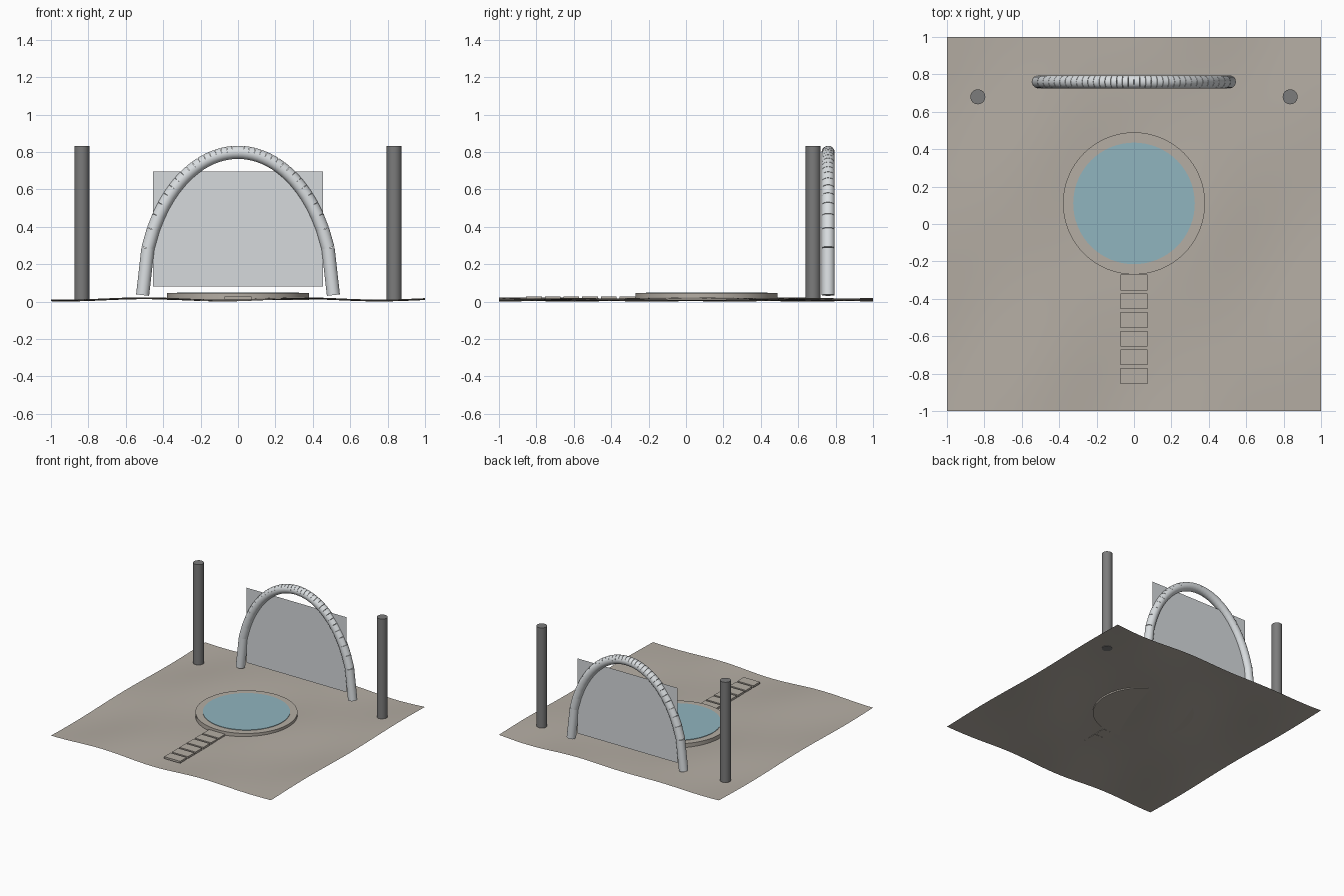
import bpy, bmesh, math
from mathutils import Vector, Matrix

cube = bpy.data.objects.get("Cube")
if cube:
    bpy.data.objects.remove(cube, do_unlink=True)


def material(name, rgb):
    m = bpy.data.materials.new(name)
    m.use_nodes = True
    m.diffuse_color = (*rgb, 1)
    m.node_tree.nodes["Principled BSDF"].inputs["Base Color"].default_value = (*rgb, 1)
    return m


SAND = material("warm stone", (0.46, 0.42, 0.37))
WATER = material("pale blue water", (0.28, 0.46, 0.52))
METAL = material("light metal", (0.70, 0.73, 0.75))
PANEL = material("pale grey panel", (0.67, 0.70, 0.72))
DARK = material("dark grey", (0.20, 0.20, 0.20))


def finish(name, bm, mat, smooth=True):
    mesh = bpy.data.meshes.new(name)
    bm.to_mesh(mesh)
    bm.free()
    mesh.materials.append(mat)
    ob = bpy.data.objects.new(name, mesh)
    bpy.context.collection.objects.link(ob)
    if smooth:
        bpy.ops.object.select_all(action='DESELECT')
        ob.select_set(True)
        bpy.context.view_layer.objects.active = ob
        bpy.ops.object.shade_smooth_by_angle(angle=math.radians(35))
    return ob


def add_rod(bm, a, b, radius, sides):
    """Capped cylinder running from point a to point b."""
    a, b = Vector(a), Vector(b)
    turn = (b - a).to_track_quat('Z', 'Y').to_matrix().to_4x4()
    bmesh.ops.create_cone(bm, cap_ends=True, segments=sides, radius1=radius, radius2=radius,
                          depth=(b - a).length, matrix=Matrix.Translation((a + b) / 2) @ turn)


def rod(name, a, b, radius, mat, sides=48):
    bm = bmesh.new()
    add_rod(bm, a, b, radius, sides)
    return finish(name, bm, mat)


# Gently rippled ground sheet
bm = bmesh.new()
bmesh.ops.create_grid(bm, x_segments=40, y_segments=40, size=1)
for v in bm.verts:
    x, y, _ = v.co
    v.co.z = 0.012 + 0.006 * math.sin(7.5 * (x + 0.71)) + 0.005 * math.sin(5 * (x - y))
finish("ground", bm, SAND)

# Round pool: stone rim and water disc
rod("pool_rim", (0, 0.11, 0.01), (0, 0.11, 0.045), 0.38, SAND, 64)
rod("pool_water", (0, 0.11, 0.035), (0, 0.11, 0.049), 0.325, WATER, 64)

# Path of flat slabs leading to the pool
for i in range(6):
    bm = bmesh.new()
    place = Matrix.Translation((0, -0.313 - 0.1 * i, 0.019))
    bmesh.ops.create_cube(bm, size=1, matrix=place @ Matrix.Diagonal((0.146, 0.084, 0.016, 1)))
    finish(f"path_slab_{i + 1}", bm, SAND, smooth=False)

# Two tall posts
for side, sx in (("left", 1), ("right", -1)):
    rod(f"{side}_post", (sx * 0.835, 0.68, 0.008), (sx * 0.835, 0.68, 0.832), 0.04, DARK, 32)

# Arch of straight tube pieces, evenly spaced across its width
HALF = 18
path = []
for i in range(-HALF, HALF + 1):
    t = i / HALF
    path.append((0.51 * t, 0.76, 0.035 + 0.763 * math.sqrt(1 - t * t)))
bm = bmesh.new()
for a, b in zip(path, path[1:]):
    add_rod(bm, a, b, 0.035, 24)
finish("arch", bm, METAL)

# Thin upright panel inside the arch
bm = bmesh.new()
bmesh.ops.create_grid(bm, x_segments=1, y_segments=1, size=1,
                      matrix=Matrix.Translation((0, 0.76, 0.388))
                      @ Matrix.Rotation(math.pi / 2, 4, 'X')
                      @ Matrix.Diagonal((0.455, 0.308, 1, 1)))
finish("panel", bm, PANEL, smooth=False)
